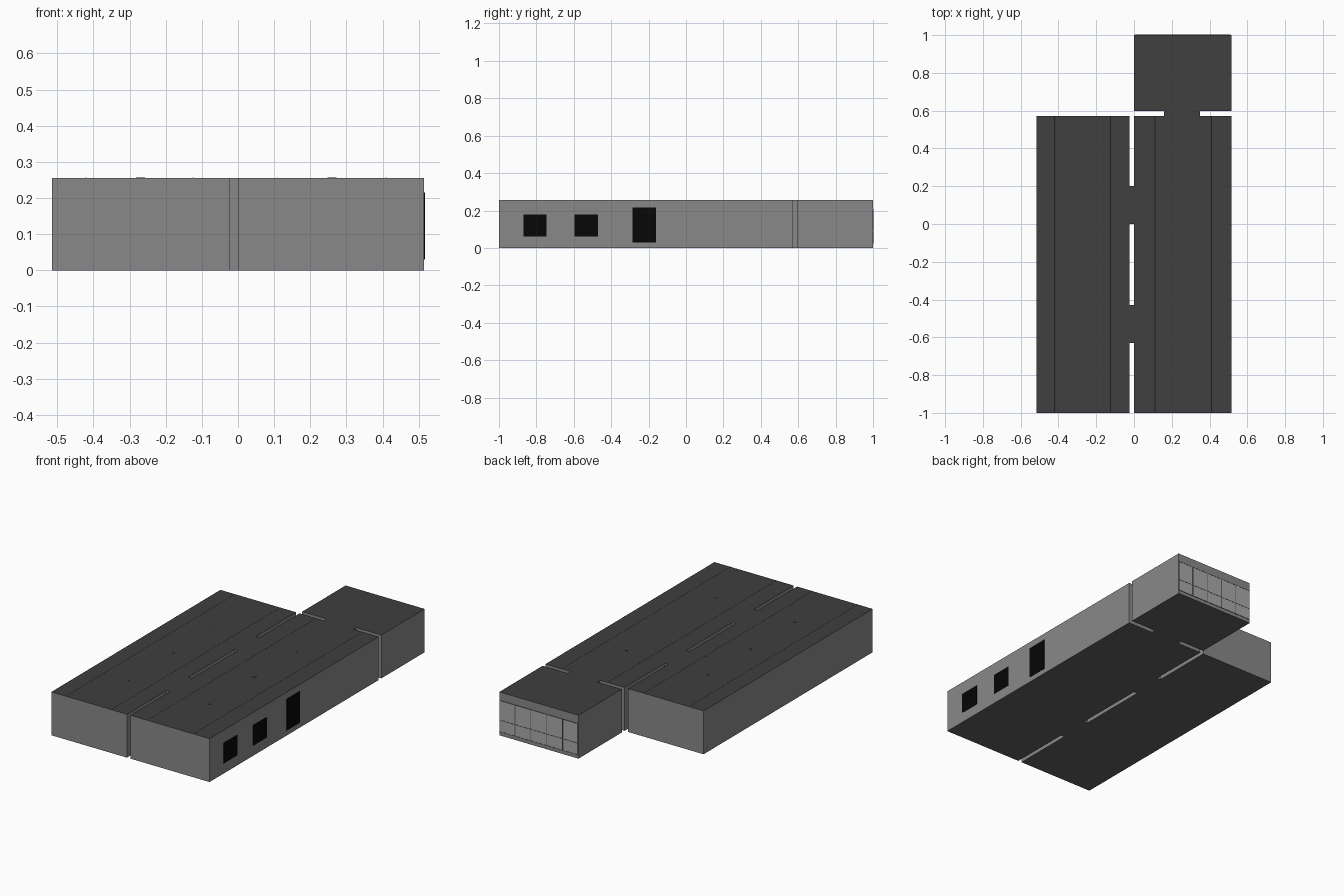
import bpy, bmesh, math

if "Cube" in bpy.data.objects:
    bpy.data.objects.remove(bpy.data.objects["Cube"])

H = 0.255  # storey height


def material(name, v):
    m = bpy.data.materials.new(name)
    m.diffuse_color = (v, v, v, 1)
    m.use_nodes = True
    m.node_tree.nodes["Principled BSDF"].inputs["Base Color"].default_value = m.diffuse_color
    return m


wall_mat = material("wall_grey", 0.25)
roof_mat = material("roof_grey", 0.05)
floor_mat = material("floor_grey", 0.12)
black = material("opening_black", 0.002)
glass_mat = material("glass_grey", 0.4)
frame_mat = material("frame_grey", 0.12)


def finish(name, bm, mat):
    me = bpy.data.meshes.new(name)
    bm.to_mesh(me)
    bm.free()
    ob = bpy.data.objects.new(name, me)
    ob.data.materials.append(mat)
    bpy.context.collection.objects.link(ob)
    return ob


def box(name, x, y, z, mat):
    bm = bmesh.new()
    bmesh.ops.create_cube(bm, size=1)
    for v in bm.verts:
        v.co = [a + (c + 0.5) * (b - a) for c, (a, b) in zip(v.co, (x, y, z))]
    return finish(name, bm, mat)


def cylinder(name, loc, r, depth, sides, mat, along_y=False):
    bm = bmesh.new()
    bmesh.ops.create_cone(bm, cap_ends=True, segments=sides, radius1=r,
                          radius2=r, depth=depth)
    ob = finish(name, bm, mat)
    ob.location = loc
    if along_y:
        ob.rotation_euler.x = math.pi / 2
    return ob


# Plan: three halls plus the short passages joining them
halls = [(-0.515, -0.023, -1, 0.572), (0, 0.515, -1, 0.572), (0, 0.515, 0.597, 1),
         (-0.023, 0, 0, 0.2), (-0.023, 0, -0.63, -0.43), (0.16, 0.35, 0.572, 0.597)]
xs = sorted({v for h in halls for v in h[:2]})
ys = sorted({v for h in halls for v in h[2:]})


def plan():
    """Flat plan mesh with merged cells, so passages open into the halls."""
    bm = bmesh.new()
    for x0, x1 in zip(xs, xs[1:]):
        for y0, y1 in zip(ys, ys[1:]):
            cx, cy = (x0 + x1) / 2, (y0 + y1) / 2
            if any(a < cx < b and c < cy < d for a, b, c, d in halls):
                bm.faces.new([bm.verts.new((x, y, 0)) for x, y in
                              ((x0, y0), (x1, y0), (x1, y1), (x0, y1))])
    bmesh.ops.remove_doubles(bm, verts=bm.verts, dist=1e-5)
    return bm


# Roof
bm = plan()
bmesh.ops.translate(bm, verts=bm.verts, vec=(0, 0, H))
finish("roof", bm, roof_mat)

# Floor
bm = plan()
bmesh.ops.reverse_faces(bm, faces=bm.faces)
finish("floor", bm, floor_mat)

# Walls: raise the plan outline
bm = plan()
faces = bm.faces[:]
edges = [e for e in bm.edges if e.is_boundary]
ext = bmesh.ops.extrude_edge_only(bm, edges=edges)["geom"]
bmesh.ops.translate(bm, verts=[g for g in ext if isinstance(g, bmesh.types.BMVert)],
                    vec=(0, 0, H))
bmesh.ops.recalc_face_normals(bm, faces=bm.faces)
if next(f for f in faces).normal.z > 0:
    bmesh.ops.reverse_faces(bm, faces=bm.faces)
bmesh.ops.delete(bm, geom=faces, context='FACES_ONLY')
finish("walls", bm, wall_mat)

# Side windows and door
for name, y0, y1, z0, z1 in (("window_1", -0.87, -0.745, 0.06, 0.18),
                             ("window_2", -0.595, -0.47, 0.06, 0.18),
                             ("door", -0.285, -0.16, 0.03, 0.215)):
    box(name, (0.512, 0.517), (y0, y1), (z0, z1), black)

# Glazed end wall: pane, mullions and rails
box("end_glass", (0.004, 0.511), (0.998, 1.001), (0.022, 0.205), glass_mat)
for i in range(1, 5):
    x = 0.515 * i / 5
    box(f"mullion_{i}", (x - 0.002, x + 0.002), (0.998, 1.002), (0.022, 0.205), frame_mat)
for z in (0.022, 0.09, 0.205):
    box("glazing_rail", (0.004, 0.511), (0.998, 1.002), (z - 0.002, z + 0.002), frame_mat)

# Ceiling pipes just breaking the roof surface
for x in (-0.42, -0.125, 0.11, 0.41):
    cylinder("ceiling_pipe", (x, -0.214, H - 0.0035), 0.005, 1.57, 8, roof_mat, True)

# Ceiling lamps, and small floor feet
for x in (-0.27, 0.26):
    for y in (-0.635, -0.22, 0.175):
        cylinder("ceiling_lamp", (x, y, H - 0.004), 0.012, 0.01, 8, roof_mat)
for x, y in ((0.266, -0.3), (0.246, -0.126), (-0.3, -0.3), (-0.24, -0.13)):
    cylinder("floor_foot", (x, y, 0.004), 0.006, 0.01, 8, floor_mat)
